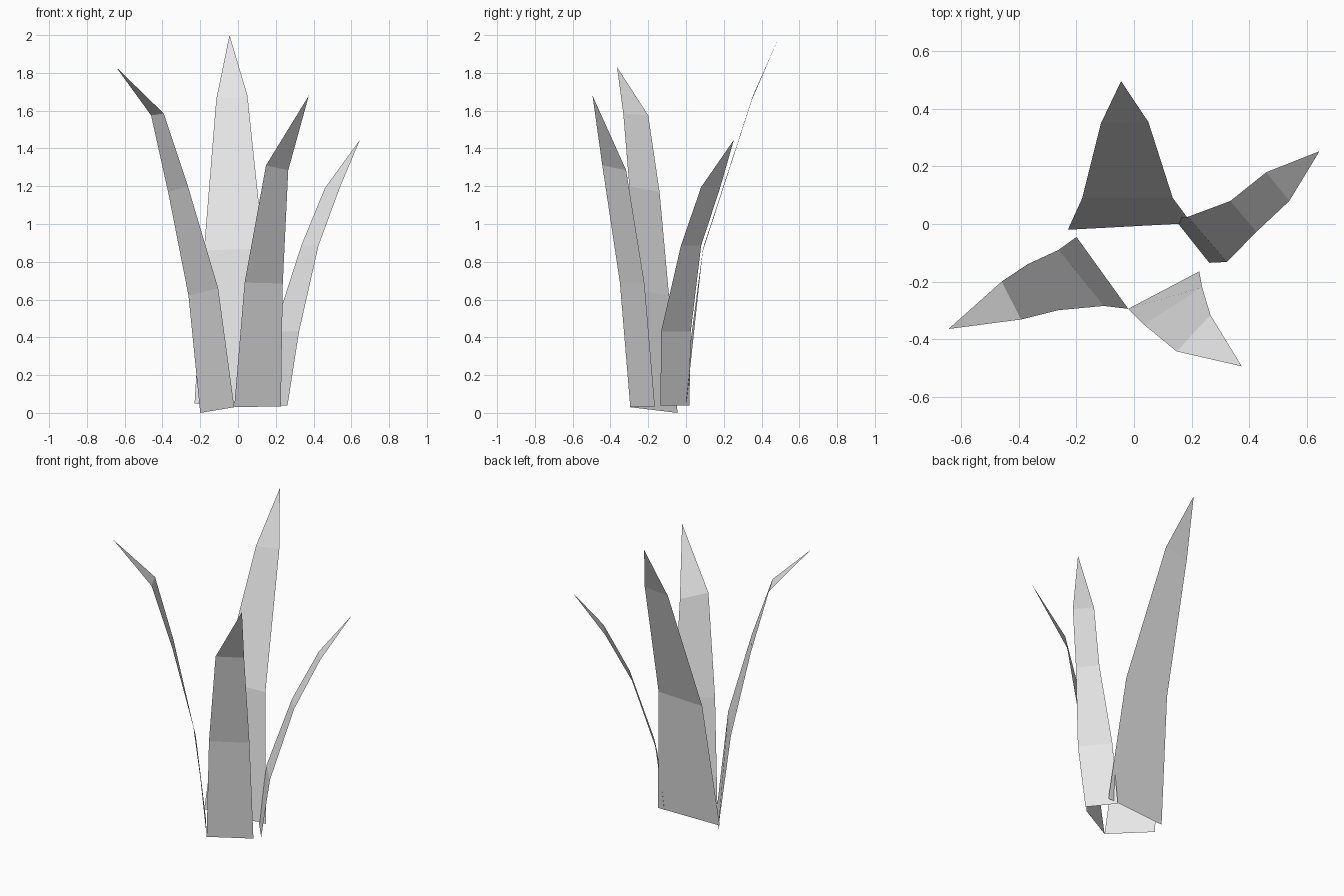
import bpy
import bmesh

# Remove the default cube only
default_cube = bpy.data.objects.get("Cube")
if default_cube:
    bpy.data.objects.remove(default_cube, do_unlink=True)


def make_material(name, colour):
    material = bpy.data.materials.new(name)
    material.use_nodes = True
    material.diffuse_color = colour
    shader = next(node for node in material.node_tree.nodes
                  if node.type == "BSDF_PRINCIPLED")
    shader.inputs["Base Color"].default_value = colour
    return material


def make_blade(name, left_edge, right_edge, tip, material):
    """Span a folded sheet between two edge paths and close it with a pointed tip."""
    bm = bmesh.new()
    left = [bm.verts.new(point) for point in left_edge]
    right = [bm.verts.new(point) for point in right_edge]
    point = bm.verts.new(tip)

    # Flat panels between neighbouring folds
    for low in range(len(left) - 1):
        high = low + 1
        bm.faces.new((left[low], right[low], right[high], left[high]))

    # Triangular end of the blade
    bm.faces.new((left[-1], right[-1], point))

    mesh = bpy.data.meshes.new(name)
    bm.to_mesh(mesh)
    bm.free()
    mesh.materials.append(material)
    blade = bpy.data.objects.new(name, mesh)
    bpy.context.collection.objects.link(blade)
    return blade


leaf_material = make_material("pale_grey", (0.8, 0.8, 0.8, 1))

# Tall blade at the back
make_blade(
    "tall_back_blade",
    left_edge=[(-.23, -.02, .05), (-.18, .09, .86), (-.115, .35, 1.66)],
    right_edge=[(.2, .003, .06), (.135, .09, .87), (.05, .355, 1.68)],
    tip=(-.045, .497, 2),
    material=leaf_material,
)

# Long blade bending outward on the -x side
make_blade(
    "long_side_blade",
    left_edge=[(-.2, -.045, 0), (-.262, -.09, .62), (-.37, -.14, 1.17), (-.46, -.2, 1.575)],
    right_edge=[(-.02, -.295, .03), (-.105, -.285, .66), (-.265, -.3, 1.2), (-.393, -.332, 1.585)],
    tip=(-.645, -.365, 1.83),
    material=leaf_material,
)

# Broad blade leaning toward the front
make_blade(
    "front_blade",
    left_edge=[(-.02, -.295, .03), (.035, -.35, .69), (.148, -.443, 1.31)],
    right_edge=[(.227, -.165, .035), (.237, -.22, .685), (.266, -.317, 1.285)],
    tip=(.375, -.495, 1.68),
    material=leaf_material,
)

# Short arching blade on the +x side
make_blade(
    "short_side_blade",
    left_edge=[(.14, .018, .04), (.188, .025, .43), (.335, .08, .885), (.46, .18, 1.19)],
    right_edge=[(.262, -.135, .04), (.323, -.132, .43), (.426, -.027, .885), (.54, .08, 1.195)],
    tip=(.645, .253, 1.445),
    material=leaf_material,
)
